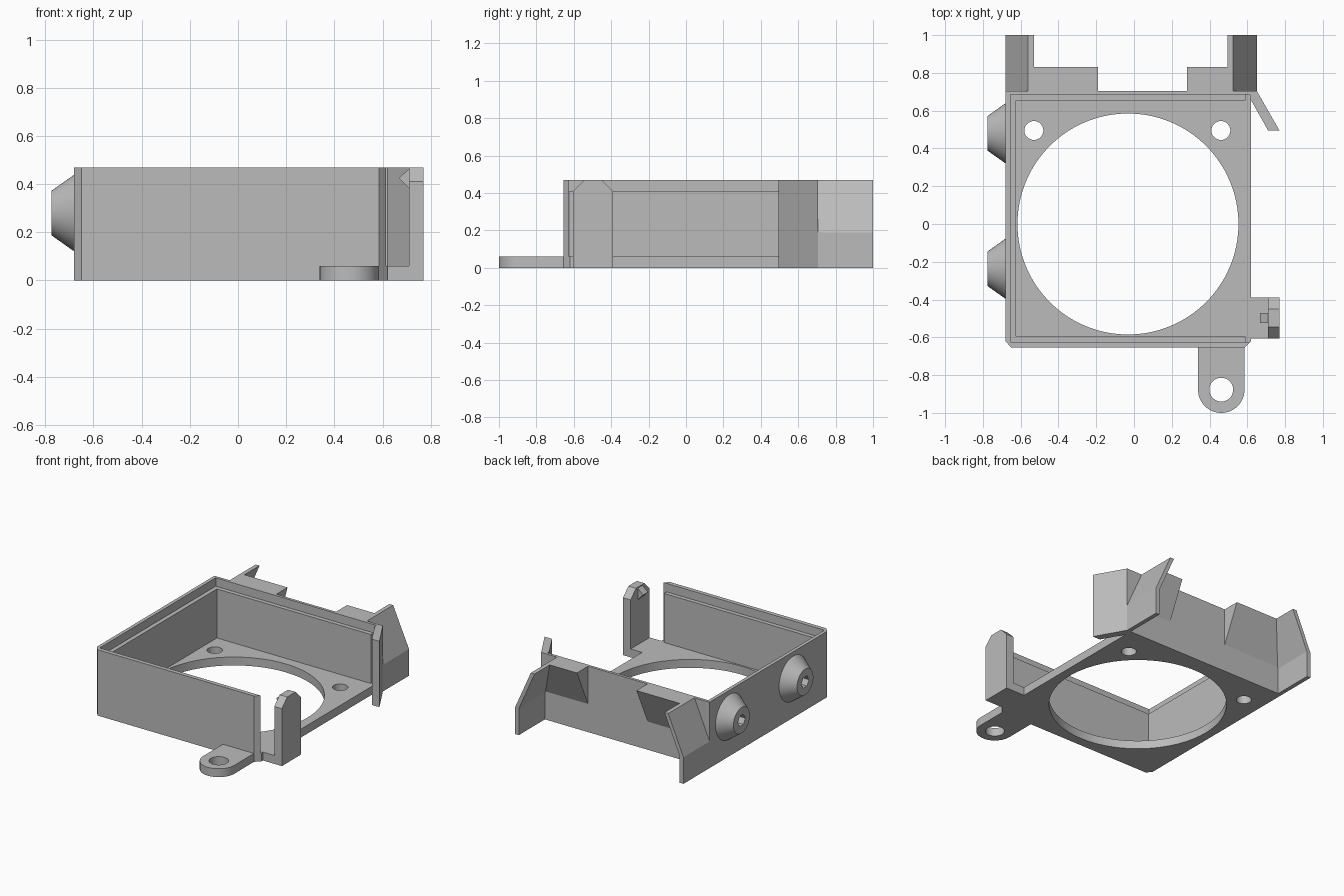
import bpy
import bmesh
import math
from mathutils import Matrix, Vector

cube = bpy.data.objects.get("Cube")
if cube:
    bpy.data.objects.remove(cube, do_unlink=True)

grey = bpy.data.materials.new("plain grey")
grey.use_nodes = True
COLOUR = (0.5, 0.5, 0.5, 1)
grey.diffuse_color = COLOUR
grey.node_tree.nodes["Principled BSDF"].inputs["Base Color"].default_value = COLOUR

TOP, FLOOR, LEDGE, BEND = 0.47, 0.06, 0.41, 0.19


def finish(name, bm):
    bmesh.ops.recalc_face_normals(bm, faces=bm.faces)
    mesh = bpy.data.meshes.new(name)
    bm.to_mesh(mesh)
    bm.free()
    mesh.materials.append(grey)
    ob = bpy.data.objects.new(name, mesh)
    bpy.context.collection.objects.link(ob)
    return ob


def prism(name, outline, lo, hi, axis="z"):
    """Extrude a 2D outline: (x, y) along z, (x, z) along y or (y, z) along x."""
    place = {"z": lambda a, b, c: (a, b, c),
             "y": lambda a, b, c: (a, c, b),
             "x": lambda a, b, c: (c, a, b)}[axis]
    bm = bmesh.new()
    base = bm.faces.new([bm.verts.new(place(a, b, lo)) for a, b in outline])
    out = bmesh.ops.extrude_face_region(bm, geom=[base])
    verts = [g for g in out["geom"] if isinstance(g, bmesh.types.BMVert)]
    bmesh.ops.translate(bm, verts=verts, vec=Vector(place(0, 0, hi - lo)))
    return finish(name, bm)


def box(name, x0, x1, y0, y1, z0, z1):
    return prism(name, [(x0, y0), (x1, y0), (x1, y1), (x0, y1)], z0, z1)


def disc(x, y, r, n=64):
    return [(x + r * math.cos(2 * math.pi * i / n), y + r * math.sin(2 * math.pi * i / n))
            for i in range(n)]


def hull(name, points):
    bm = bmesh.new()
    for p in points:
        bm.verts.new(p)
    bmesh.ops.convex_hull(bm, input=bm.verts)
    bmesh.ops.dissolve_limit(bm, angle_limit=0.01, verts=bm.verts, edges=bm.edges)
    return finish(name, bm)


def cut(ob, *cutters):
    for cutter in cutters:
        cutter.hide_render = True
        mod = ob.modifiers.new("cut", "BOOLEAN")
        mod.operation = "DIFFERENCE"
        mod.solver = "EXACT"
        mod.object = cutter
        bpy.context.view_layer.objects.active = ob
        bpy.ops.object.modifier_apply(modifier=mod.name)
        bpy.data.objects.remove(cutter, do_unlink=True)


def smooth(ob):
    bpy.ops.object.select_all(action="DESELECT")
    ob.select_set(True)
    bpy.context.view_layer.objects.active = ob
    bpy.ops.object.shade_smooth_by_angle(angle=math.radians(25))


# Open-sided tray with a stepped rim, end grooves and floor openings
tray = prism("tray", [(-0.68, -0.62), (-0.65, -0.655), (0.585, -0.655), (0.62, -0.62),
                      (0.62, 0.705), (-0.68, 0.705)], 0, TOP)
cut(tray,
    box("cavity", -0.625, 1, -0.595, 0.655, FLOOR, 1),
    box("rim_step", -0.655, 1, -0.625, 0.685, LEDGE, 1),
    box("end_groove", 0.59, 1, -0.625, 0.685, FLOOR, 1),
    prism("fan_opening", disc(-0.032, 0, 0.585, 128), -1, 1),
    prism("screw_hole", disc(-0.53, 0.495, 0.05), -1, 1),
    prism("screw_hole", disc(0.46, 0.495, 0.05), -1, 1))
smooth(tray)

# Mounting ear with a rounded end
EAR_X, EAR_Y, EAR_R = 0.462, -0.877, 0.123
arc = [(EAR_X - EAR_R * math.cos(math.pi * i / 32), EAR_Y - EAR_R * math.sin(math.pi * i / 32))
       for i in range(33)]
ear = prism("mounting_ear", arc + [(EAR_X + EAR_R, -0.64), (EAR_X - EAR_R, -0.64)], 0, FLOOR)
cut(ear, prism("ear_hole", disc(EAR_X, EAR_Y, 0.063), -1, 1))
smooth(ear)

# Upright clip with its foot and catch
box("clip_foot", 0.61, 0.72, -0.605, -0.39, 0, FLOOR)
prism("clip_arm", [(-0.605, 0), (-0.39, 0), (-0.39, LEDGE), (-0.45, TOP),
                   (-0.545, TOP), (-0.605, LEDGE)], 0.71, 0.77, "x")
prism("clip_catch", [(0.712, 0.465), (0.668, 0.425), (0.712, 0.38)], -0.525, -0.47, "y")

# Angled wing at the open back corner
prism("corner_wing", [(0.615, 0.657), (0.62, 0.655), (0.71, 0.495), (0.77, 0.495),
                      (0.65, 0.705), (0.615, 0.705)], 0, TOP)

# Bent back fins, each with a wedge brace beside it
for side, outer, top_outer, inner_end, sign in (("right", -0.68, -0.56, -0.19, 1),
                                                ("left", 0.65, 0.525, 0.28, -1)):
    t = 0.03 * sign
    prism(side + "_back_fin",
          [(outer, 0), (outer, BEND), (top_outer, TOP), (top_outer + t, TOP),
           (outer + t, BEND), (outer + t, 0)], 0.70, 1.0, "y")
    root = top_outer + t / 2
    hull(side + "_back_brace",
         [(root, 0.70, TOP), (root, 0.83, TOP), (inner_end, 0.70, TOP),
          (inner_end, 0.83, TOP), (inner_end, 0.70, BEND), (outer + t / 2, 0.70, BEND)])

# Tapered side bosses with blind sockets
for name, y in (("back_boss", 0.48), ("front_boss", -0.237)):
    bm = bmesh.new()
    bmesh.ops.create_cone(bm, cap_ends=True, segments=64, radius1=0.16, radius2=0.092,
                          depth=0.096)
    bm.transform(Matrix.Translation((-0.727, y, 0.28)) @ Matrix.Rotation(-math.pi / 2, 4, "Y"))
    boss = finish(name, bm)
    cut(boss, prism("socket", disc(y, 0.28, 0.042, 6), -0.9, -0.70, "x"))
    smooth(boss)
